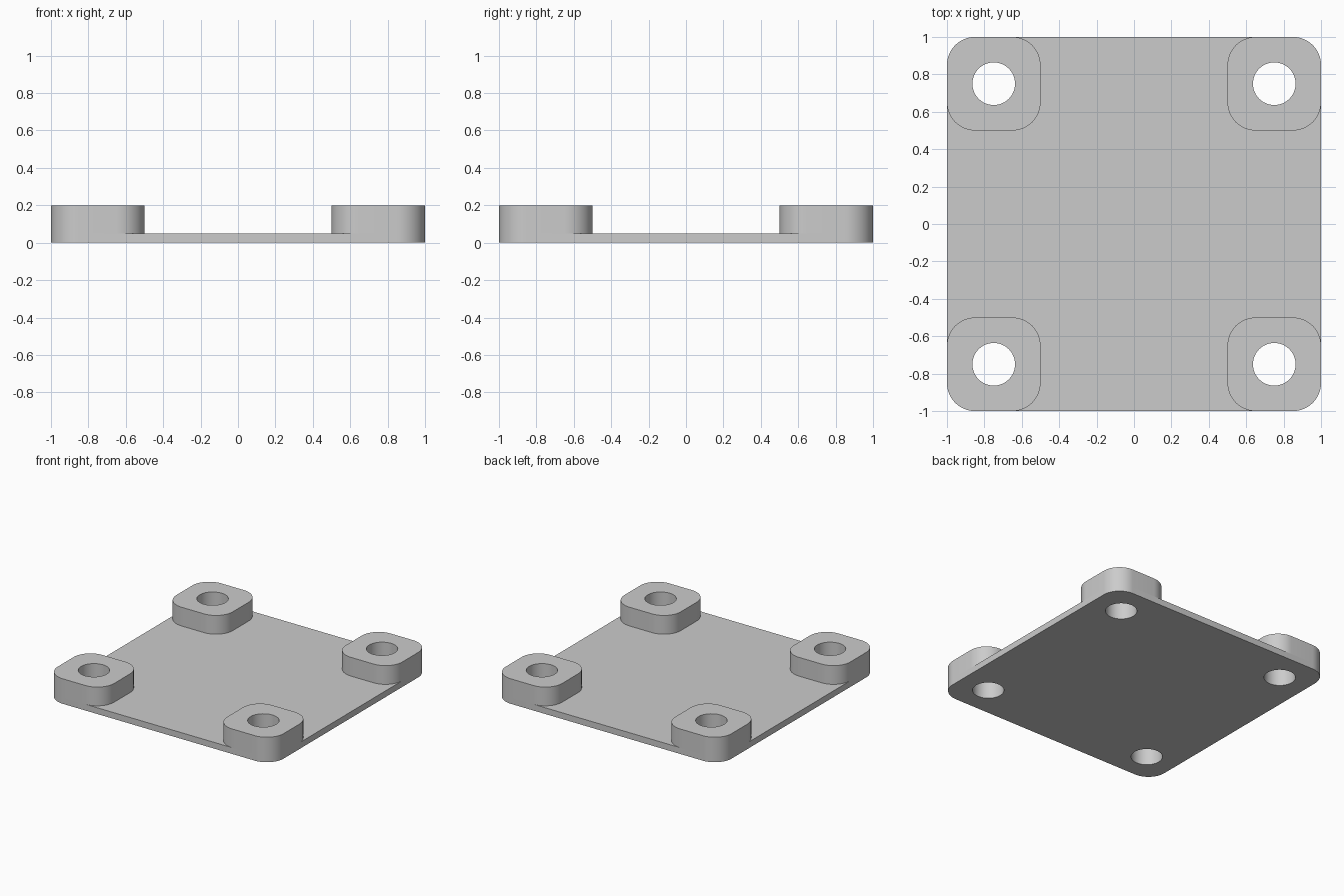
import bpy
import math

PLATE_TOP, PAD_TOP = 0.05, 0.2
CORNER, HOLE = 0.15, 0.114
PAD_CENTRE, PAD_HALF = 0.75, 0.25
STEPS = 16  # segments per rounded corner

cube = bpy.data.objects.get("Cube")
if cube:
    bpy.data.objects.remove(cube, do_unlink=True)

grey = bpy.data.materials.new("light grey")
grey.use_nodes = True
colour = (0.6, 0.6, 0.6, 1)
grey.diffuse_color = colour
grey.node_tree.nodes["Principled BSDF"].inputs["Base Color"].default_value = colour


def prism(name, outline, z0, z1):
    """Extrude a closed anticlockwise outline between two heights."""
    n = len(outline)
    verts = [(x, y, z) for z in (z0, z1) for x, y in outline]
    faces = [tuple(reversed(range(n))), tuple(range(n, 2 * n))]
    faces += [(i, (i + 1) % n, n + (i + 1) % n, n + i) for i in range(n)]
    mesh = bpy.data.meshes.new(name)
    mesh.from_pydata(verts, [], faces)
    mesh.materials.append(grey)
    obj = bpy.data.objects.new(name, mesh)
    bpy.context.collection.objects.link(obj)
    return obj


def rounded_square(cx, cy, half):
    """Outline of a square with rounded corners."""
    points = []
    for k, (sx, sy) in enumerate([(1, 1), (-1, 1), (-1, -1), (1, -1)]):
        ax = round(cx + sx * (half - CORNER), 4)
        ay = round(cy + sy * (half - CORNER), 4)
        for i in range(STEPS + 1):
            a = (k + i / STEPS) * math.pi / 2
            points.append((ax + CORNER * math.cos(a), ay + CORNER * math.sin(a)))
    return points


def circle(cx, cy, radius, n=48):
    return [(cx + radius * math.cos(math.tau * i / n),
             cy + radius * math.sin(math.tau * i / n)) for i in range(n)]


def drill(obj, x, y):
    """Cut a round bolt hole through the part."""
    cutter = prism("hole_cutter", circle(x, y, HOLE), -0.1, PAD_TOP + 0.1)
    cutter.hide_render = True
    mod = obj.modifiers.new("hole", 'BOOLEAN')
    mod.operation = 'DIFFERENCE'
    mod.solver = 'EXACT'
    mod.object = cutter
    bpy.context.view_layer.objects.active = obj
    bpy.ops.object.modifier_apply(modifier=mod.name)
    bpy.data.objects.remove(cutter, do_unlink=True)


# Base plate and one raised mounting pad at each corner
plate = prism("base_plate", rounded_square(0, 0, 1), 0, PLATE_TOP)
parts = [plate]
for side, sx in (("left", 1), ("right", -1)):
    for end, sy in (("front", -1), ("back", 1)):
        x, y = sx * PAD_CENTRE, sy * PAD_CENTRE
        pad = prism(f"{end}_{side}_pad", rounded_square(x, y, PAD_HALF),
                    PLATE_TOP, PAD_TOP)
        drill(pad, x, y)
        drill(plate, x, y)
        parts.append(pad)

# Smooth the rounded walls, keep rims crisp
bpy.ops.object.select_all(action='DESELECT')
for obj in parts:
    obj.select_set(True)
bpy.context.view_layer.objects.active = plate
bpy.ops.object.shade_smooth_by_angle(angle=math.radians(30))
